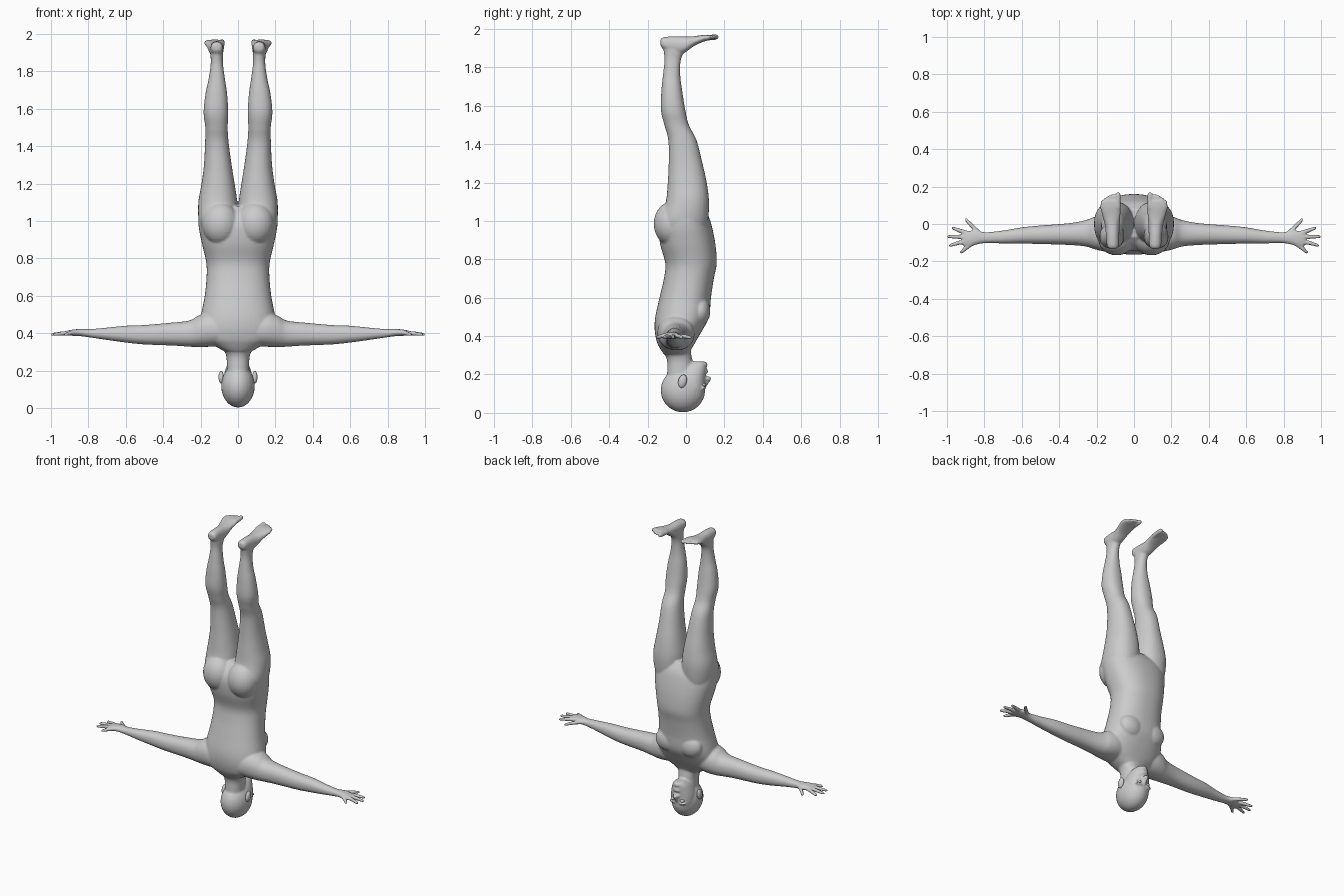
import bpy, bmesh, math
from mathutils import Vector, Matrix

bm = bmesh.new()      # every part of the body is collected here, then fused


def spline(rows, steps=5):
    """Catmull-Rom interpolation through section rows."""
    out = []
    for i in range(len(rows) - 1):
        p0, p1 = rows[max(i - 1, 0)], rows[i]
        p2, p3 = rows[i + 1], rows[min(i + 2, len(rows) - 1)]
        for k in range(steps):
            t = k / steps
            out.append([0.5 * (2 * b + (c - a) * t + (2 * a - 5 * b + 4 * c - d) * t * t
                        + (3 * b - a - 3 * c + d) * t ** 3)
                        for a, b, c, d in zip(p0, p1, p2, p3)])
    return out + [list(rows[-1])]


def loft(rows, axis, side=1, power=2.2, n=32):
    """Rounded sections (position, a0, a1, b0, b1) skinned along an axis."""
    rings = []
    for t, a0, a1, b0, b1 in spline(rows):
        ring = []
        for i in range(n):
            c, s = math.cos(2 * math.pi * i / n), math.sin(2 * math.pi * i / n)
            a = (a0 + a1) / 2 + (a1 - a0) / 2 * math.copysign(abs(c) ** (2 / power), c)
            b = (b0 + b1) / 2 + (b1 - b0) / 2 * math.copysign(abs(s) ** (2 / power), s)
            co = [a, b]
            co.insert(axis, t)
            ring.append(bm.verts.new((co[0] * side, co[1], co[2])))
        rings.append(ring)
    for r, q in zip(rings, rings[1:]):
        for i in range(n):
            j = (i + 1) % n
            bm.faces.new((r[i], r[j], q[j], q[i]))
    bm.faces.new(rings[0])
    bm.faces.new(rings[-1])


def blob(center, radii, side=1, tilt=0, mesh=None):
    m = (Matrix.Translation((center[0] * side, center[1], center[2]))
         @ Matrix.Rotation(tilt, 4, 'X') @ Matrix.Diagonal((*radii, 1)))
    bmesh.ops.create_uvsphere(mesh or bm, u_segments=24, v_segments=16, radius=1, matrix=m)


def tube(p, q, r0, r1, side=1):
    """Round-ended tapered finger or toe segment."""
    p, q = Vector((p[0] * side, p[1], p[2])), Vector((q[0] * side, q[1], q[2]))
    d = q - p
    m = Matrix.Translation((p + q) / 2) @ d.to_track_quat('Z', 'Y').to_matrix().to_4x4()
    bmesh.ops.create_cone(bm, cap_ends=True, segments=16, radius1=r0, radius2=r1,
                          depth=d.length, matrix=m)
    blob(p, (r0,) * 3)
    blob(q, (r1,) * 3)


def finish(mesh, name):
    bmesh.ops.recalc_face_normals(mesh, faces=mesh.faces[:])
    data = bpy.data.meshes.new(name)
    mesh.to_mesh(data)
    mesh.free()
    data.polygons.foreach_set("use_smooth", [True] * len(data.polygons))
    ob = bpy.data.objects.new(name, data)
    bpy.context.collection.objects.link(ob)
    return ob


# Torso (upside down: shoulders low, hips high)
def torso(rows):
    loft([(z, -w, w, y0, y1) for z, w, y0, y1 in rows], 2, power=2.3, n=48)


torso([(.305, .075, -.115, .015), (.335, .13, -.135, .03), (.37, .185, -.152, .05),
       (.43, .205, -.163, .085), (.5, .197, -.16, .12), (.6, .178, -.138, .13),
       (.7, .168, -.115, .145), (.78, .17, -.108, .16), (.88, .193, -.135, .153),
       (.97, .21, -.142, .135), (1.03, .205, -.12, .115), (1.08, .15, -.07, .08)])

# Neck
loft([(.16, -.06, .06, -.1, .04), (.22, -.06, .06, -.098, .04), (.28, -.063, .063, -.1, .032),
      (.33, -.085, .085, -.125, .025), (.38, -.11, .11, -.145, .04)], 2)

# Skull, jaw, chin, brow, nose, mouth
blob((0, -.016, .118), (.09, .116, .115))
loft([(.08, -.07, .07, -.04, .09), (.13, -.077, .077, -.05, .1), (.17, -.076, .076, -.05, .101),
      (.21, -.066, .066, -.04, .104), (.245, -.05, .05, -.01, .106),
      (.268, -.028, .028, .03, .098)], 2)
tube((0, .098, .14), (0, .118, .178), .009, .014)
blob((0, .1, .213), (.026, .015, .008))
blob((0, .099, .224), (.022, .014, .008))
blob((0, .092, .25), (.026, .021, .018))

for s in (-1, 1):
    blob((.034, .09, .128), (.028, .014, .008), s)
    blob((.012, .11, .178), (.009, .01, .008), s)

    # Chest and buttocks
    blob((.085, .075, .53), (.085, .052, .075), s)
    blob((.093, -.075, .985), (.1, .093, .115), s)

    # Arm and palm
    loft([(.06, -.15, .03, .335, .49), (.15, -.148, .045, .328, .51),
          (.21, -.135, .038, .326, .495), (.26, -.12, .02, .328, .468),
          (.35, -.112, .004, .334, .457), (.5, -.107, -.008, .34, .444),
          (.6, -.105, -.018, .35, .44), (.7, -.104, -.035, .364, .43),
          (.79, -.102, -.044, .377, .422), (.84, -.11, -.036, .384, .423),
          (.88, -.124, -.036, .386, .42), (.91, -.12, -.045, .389, .415)], 0, s)

    # Fingers and thumb
    for base, knuckle, tip in [((.895, -.047), (.935, -.034), (.968, -.022)),
                               ((.9, -.07), (.95, -.068), (.992, -.068)),
                               ((.9, -.093), (.945, -.103), (.982, -.114)),
                               ((.88, -.114), (.905, -.134), (.922, -.15)),
                               ((.83, -.045), (.872, -.005), (.897, .022))]:
        tube((*base, .402), (*knuckle, .398), .0125, .0112, s)
        tube((*knuckle, .398), (*tip, .393), .0112, .009, s)

    # Leg
    loft([(.92, .02, .185, -.12, .1), (1.0, .004, .21, -.135, .115),
          (1.1, .004, .212, -.105, .12), (1.2, .018, .195, -.095, .108),
          (1.3, .034, .182, -.09, .086), (1.42, .05, .176, -.092, .055),
          (1.5, .055, .175, -.113, .015), (1.58, .052, .184, -.131, -.004),
          (1.68, .058, .174, -.128, -.02), (1.76, .07, .157, -.12, -.03),
          (1.84, .08, .146, -.112, -.027), (1.9, .079, .147, -.118, 0),
          (1.94, .084, .143, -.118, .01)], 2, s)

    # Foot
    loft([(-.133, .097, .13, 1.915, 1.945), (-.118, .082, .144, 1.895, 1.957),
          (-.06, .079, .15, 1.87, 1.962), (-.01, .077, .155, 1.875, 1.96),
          (.04, .073, .168, 1.91, 1.962), (.09, .07, .181, 1.933, 1.969),
          (.125, .072, .176, 1.943, 1.97)], 1, s)

    # Toes
    for x, end, r in [(.086, .155, .0155), (.111, .152, .011), (.131, .144, .011),
                      (.15, .133, .0105), (.168, .118, .0105)]:
        tube((x, .09, 1.952), (x, end, 1.958), r, r * .95, s)

# Fuse everything into one skin
body = finish(bm, "body")
bpy.context.view_layer.objects.active = body
body.select_set(True)
fuse = body.modifiers.new("fuse", 'REMESH')
fuse.mode = 'VOXEL'
fuse.voxel_size = .006
fuse.use_smooth_shade = True
soften = body.modifiers.new("soften", 'SMOOTH')
soften.factor = .5
soften.iterations = 5
for mod in ("fuse", "soften"):
    bpy.ops.object.modifier_apply(modifier=mod)

# Ears and eyes
for s, label in ((-1, "left"), (1, "right")):
    ear = bmesh.new()
    blob((.09, -.018, .165), (.014, .022, .035), s, -.25, ear)
    finish(ear, label + "_ear")
    eye = bmesh.new()
    blob((.034, .088, .146), (.015, .015, .011), s, 0, eye)
    finish(eye, label + "_eye")
